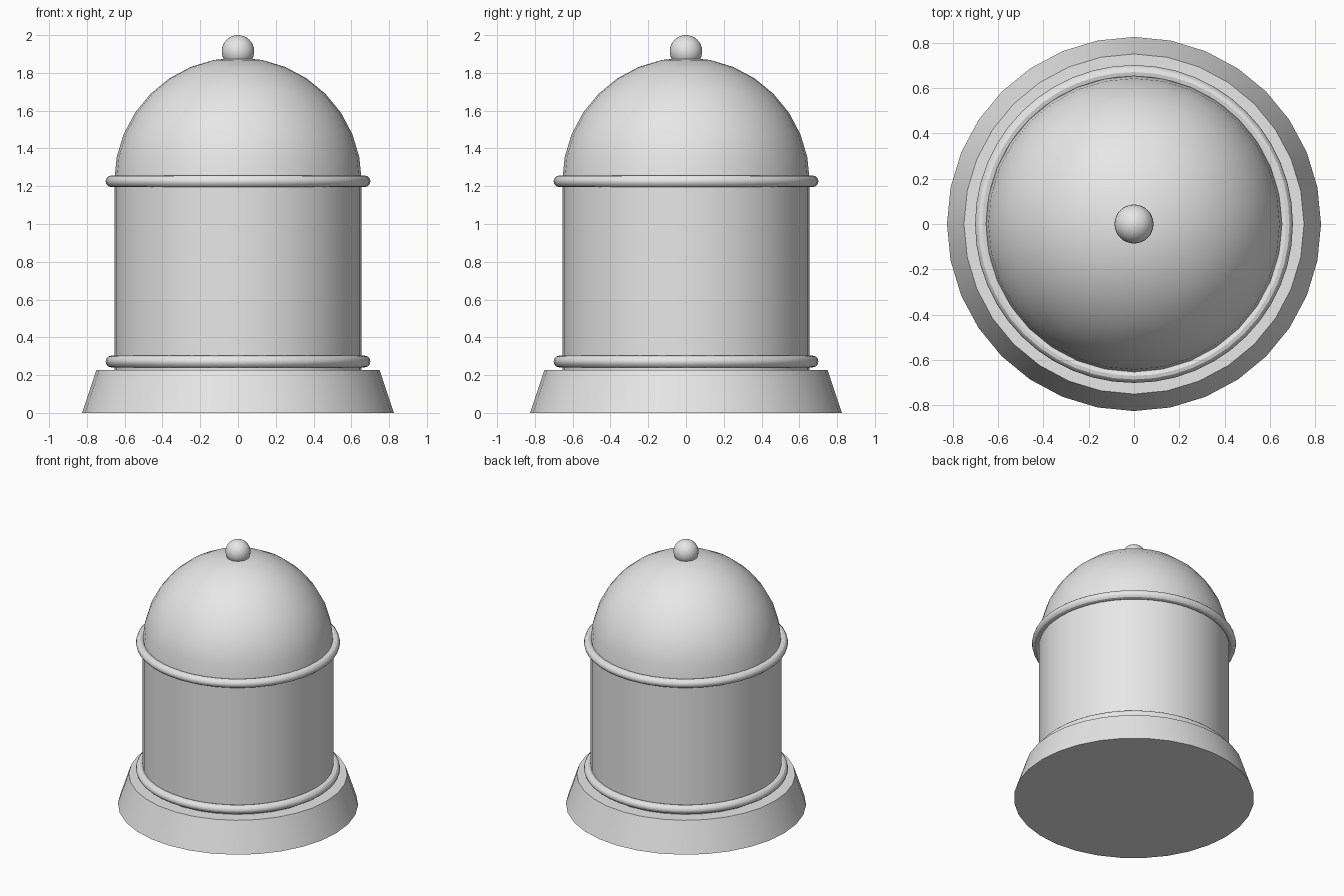
import bpy
import math

if "Cube" in bpy.data.objects:
    bpy.data.objects.remove(bpy.data.objects["Cube"])

stone = bpy.data.materials.new("light_grey")
stone.diffuse_color = (0.8, 0.8, 0.8, 1)
stone.use_nodes = True
stone.node_tree.nodes["Principled BSDF"].inputs["Base Color"].default_value = stone.diffuse_color


def finish(name):
    ob = bpy.context.object
    ob.name = name
    ob.data.materials.append(stone)
    bpy.ops.object.shade_smooth_by_angle(angle=math.radians(30))
    return ob


def drum(name, r_bottom, r_top, z0, z1):
    bpy.ops.mesh.primitive_cone_add(vertices=32, radius1=r_bottom, radius2=r_top,
                                    depth=z1 - z0, location=(0, 0, (z0 + z1) / 2))
    return finish(name)


def ring(name, z):
    bpy.ops.mesh.primitive_torus_add(major_segments=48, minor_segments=12,
                                     major_radius=0.67, minor_radius=0.031,
                                     location=(0, 0, z))
    return finish(name)


def ball(name, r, z, segments, rings):
    bpy.ops.mesh.primitive_uv_sphere_add(segments=segments, ring_count=rings,
                                         radius=r, location=(0, 0, z))
    return finish(name)


# Flared base and straight body
drum("base", 0.825, 0.75, 0, 0.226)
drum("body", 0.655, 0.655, 0.226, 1.226)

# Moulding rings at the foot and top of the body
ring("lower_ring", 0.272)
ring("upper_ring", 1.226)

# Dome: upper half of a sphere
dome = ball("dome", 0.655, 1.226, 32, 16)
import bmesh
bm = bmesh.new()
bm.from_mesh(dome.data)
bmesh.ops.delete(bm, geom=[v for v in bm.verts if v.co.z < -0.01], context='VERTS')
bm.to_mesh(dome.data)
bm.free()

# Knob on the crown
ball("knob", 0.086, 1.914, 32, 16)
